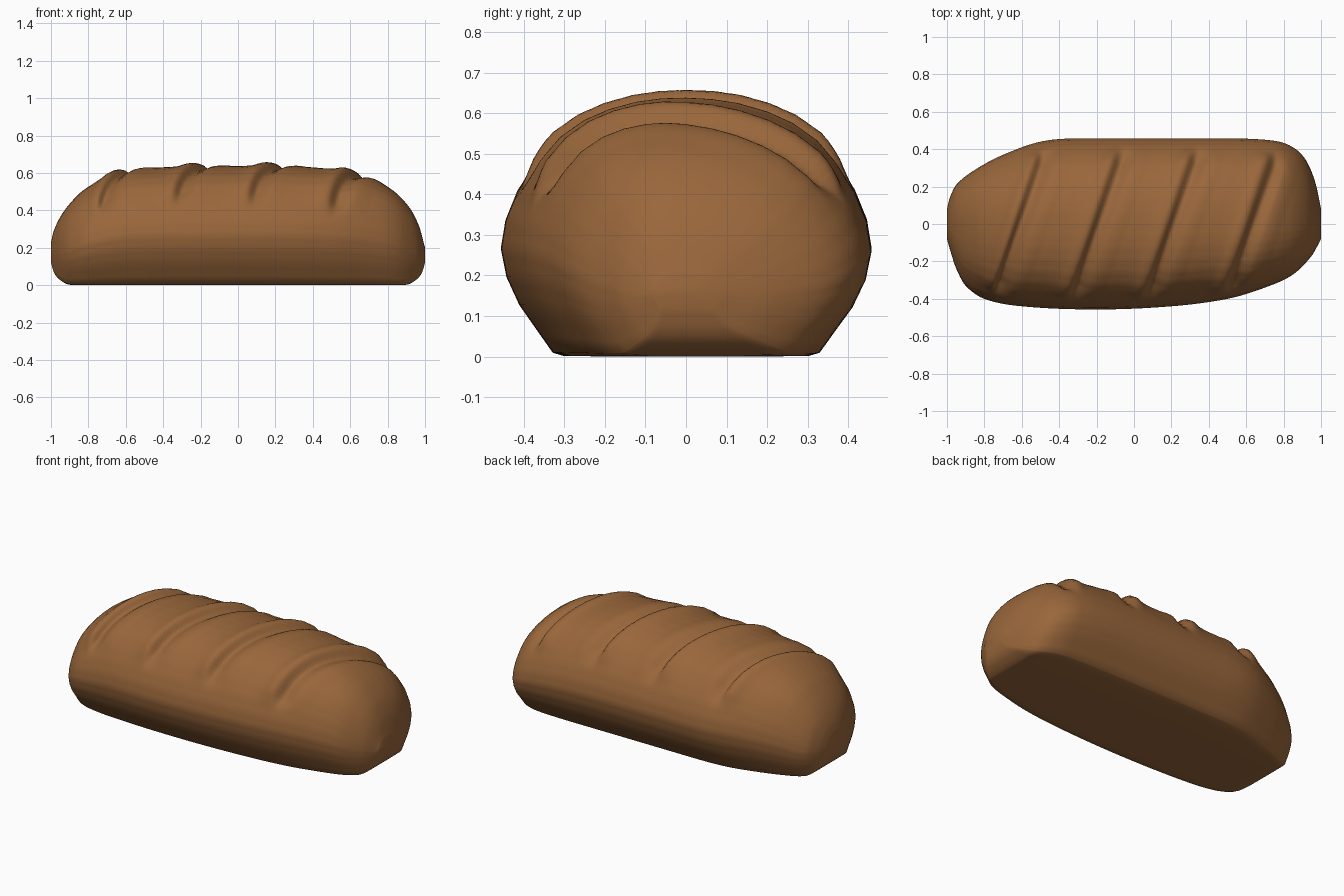
import bpy, bmesh, math

if "Cube" in bpy.data.objects:
    bpy.data.objects.remove(bpy.data.objects["Cube"])

# Profiles along the length (x, value)
BACK = [(-1, .08), (-.985, .14), (-.95, .21), (-.85, .29), (-.7, .37), (-.5, .44), (-.3, .458),
        (.5, .458), (.75, .445), (.85, .41), (.92, .34), (.97, .22), (1, .08)]
FRONT = [(-1, .08), (-.98, .15), (-.95, .24), (-.9, .33), (-.8, .40), (-.6, .44), (-.2, .457),
         (.2, .44), (.5, .40), (.7, .34), (.85, .27), (.95, .17), (1, .08)]
TOP = [(-1, .23), (-.985, .29), (-.95, .365), (-.9, .435), (-.83, .505), (-.7, .58), (-.55, .62),
       (-.2, .635), (.2, .638), (.5, .62), (.7, .575), (.83, .505), (.92, .41), (.97, .31), (1, .2)]
BOTTOM = [(-1, .12), (-.985, .07), (-.96, .035), (-.91, .004), (-.85, 0), (.85, 0),
          (.91, .004), (.96, .035), (.985, .07), (1, .12)]
# Half cross-section, unit width and height, from bottom middle to top middle
SECTION = [(0, 0), (.35, 0), (.66, .002), (.72, .015), (.90, .2), (.97, .31), (1, .42), (.975, .53),
           (.91, .645), (.81, .755), (.70, .845), (.57, .91), (.43, .953), (.28, .982), (.14, .996), (0, 1)]
SLASHES = (-.62, -.2, .2, .625)


def curve(pts, x):
    """Smooth interpolation through (x, value) points."""
    n = len(pts)
    i = max(k for k in range(n - 1) if pts[k][0] <= x + 1e-9)

    def slope(k):
        a, b = pts[max(k - 1, 0)], pts[min(k + 1, n - 1)]
        return (b[1] - a[1]) / (b[0] - a[0])
    (x0, y0), (x1, y1) = pts[i], pts[i + 1]
    h, d = x1 - x0, (y1 - y0) / (x1 - x0)

    def limited(m):
        return 0 if m * d <= 0 else math.copysign(min(abs(m), 2.5 * abs(d)), d)
    m0, m1, t = limited(slope(i)), limited(slope(i + 1)), (x - x0) / h
    return (y0 * (2*t**3 - 3*t*t + 1) + m0 * h * (t**3 - 2*t*t + t)
            + y1 * (3*t*t - 2*t**3) + m1 * h * (t**3 - t*t))


def fade(a, b, v):
    t = min(max((v - a) / (b - a), 0), 1)
    return t * t * (3 - 2 * t)


CUT = [(-.16, 0), (-.10, .006), (-.05, .02), (-.025, .016), (.01, -.028), (.03, -.024), (.08, 0), (.12, .004), (.17, 0)]


def slash_offset(x, y, z):
    """Raised lip and groove of the diagonal cuts in the crust."""
    mask = (1 - fade(.33, .42, abs(y))) * fade(.36, .47, z)
    total = 0
    for sx in SLASHES:
        t = x - sx - .34 * y
        if -.16 < t < .17:
            total += curve(CUT, t)
    return total * mask


# Loaf: lofted cross-sections
half = []
for (a, b), (c, d) in zip(SECTION, SECTION[1:]):
    for k in range(3):
        half.append((a + (c - a) * k / 3, b + (d - b) * k / 3))
outline = half + [(0, 1)] + [(-u, v) for u, v in reversed(half[1:])]

bm = bmesh.new()
rings = []
N = 220
for i in range(N + 1):
    s = -1 + 2 * i / N
    x = .45 * s + .55 * math.sin(math.pi / 2 * s)      # denser towards the ends
    yb, yf, zt, zb = (curve(p, x) for p in (BACK, FRONT, TOP, BOTTOM))
    ring = []
    for u, v in outline:
        y, z = u * (yb if u > 0 else yf), zb + v * (zt - zb)
        off = slash_offset(x, y, z)
        r = math.hypot(y, z - .2) or 1
        ring.append(bm.verts.new((x, y + off * y / r, z + off * (z - .2) / r)))
    rings.append(ring)
for a, b in zip(rings, rings[1:]):
    for j in range(len(a)):
        k = (j + 1) % len(a)
        bm.faces.new((a[j], b[j], b[k], a[k]))
bm.faces.new(rings[0])
bm.faces.new(rings[-1][::-1])
bmesh.ops.recalc_face_normals(bm, faces=bm.faces)
for f in bm.faces:
    f.smooth = True

mesh = bpy.data.meshes.new("bread_loaf")
bm.to_mesh(mesh)
bm.free()
loaf = bpy.data.objects.new("bread_loaf", mesh)
bpy.context.collection.objects.link(loaf)

crust = bpy.data.materials.new("brown crust")
crust.diffuse_color = (.32, .135, .044, 1)
crust.use_nodes = True
crust.node_tree.nodes["Principled BSDF"].inputs["Base Color"].default_value = crust.diffuse_color
mesh.materials.append(crust)
